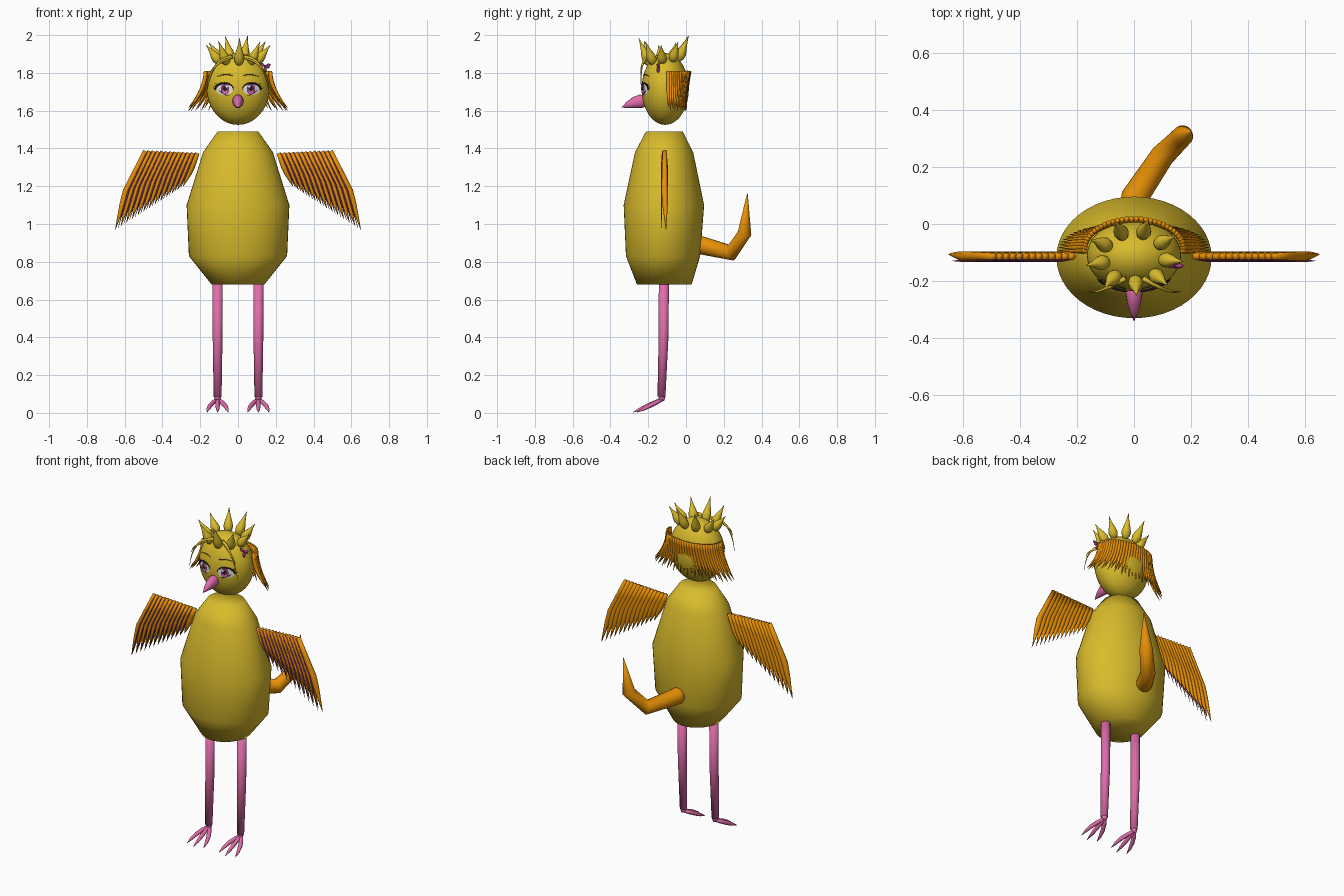
import bpy, bmesh
from math import sin, cos, pi, sqrt
from mathutils import Vector

cube = bpy.data.objects.get("Cube")
if cube:
    bpy.data.objects.remove(cube, do_unlink=True)


def material(name, rgb):
    m = bpy.data.materials.new(name)
    m.use_nodes = True
    m.diffuse_color = (*rgb, 1)
    bsdf = m.node_tree.nodes["Principled BSDF"]
    bsdf.inputs["Base Color"].default_value = (*rgb, 1)
    return m


YELLOW = material("yellow", (0.70, 0.50, 0.025))
ORANGE = material("orange", (0.80, 0.28, 0.002))
PINK = material("pink", (0.74, 0.15, 0.40))
PURPLE = material("purple", (0.36, 0.05, 0.22))
IRIS = material("iris plum", (0.2, 0.04, 0.12))
WHITE = material("eye white", (0.82, 0.77, 0.8))
BLACK = material("lash black", (0.015, 0.01, 0.015))
BROWN = material("brow brown", (0.16, 0.09, 0.01))

HEAD = Vector((0, -0.11, 1.715))
HEAD_R = Vector((0.165, 0.125, 0.19))


def finish(name, bm, mat):
    bmesh.ops.recalc_face_normals(bm, faces=bm.faces)
    mesh = bpy.data.meshes.new(name)
    bm.to_mesh(mesh)
    bm.free()
    mesh.materials.append(mat)
    mesh.shade_smooth()
    bpy.context.collection.objects.link(bpy.data.objects.new(name, mesh))


def skin(bm, rings):
    """Bridge rings of points and cap both ends."""
    loops = [[bm.verts.new(p) for p in ring] for ring in rings]
    n = len(loops[0])
    for a, b in zip(loops, loops[1:]):
        for i in range(n):
            j = (i + 1) % n
            bm.faces.new((a[i], a[j], b[j], b[i]))
    bm.faces.new(loops[0])
    bm.faces.new(loops[-1])


def tube(bm, pts, radii, sides=8, ref=(0, 1, 0)):
    """Tapered tube along a path; ref sets the cross-section direction."""
    pts = [Vector(p) for p in pts]
    rings = []
    for k, p in enumerate(pts):
        d = (pts[min(k + 1, len(pts) - 1)] - pts[max(k - 1, 0)]).normalized()
        u = Vector(ref).cross(d).normalized()
        v = d.cross(u)
        rings.append([p + radii[k] * (u * cos(2 * pi * i / sides) + v * sin(2 * pi * i / sides))
                      for i in range(sides)])
    skin(bm, rings)


def bend(a, b, c, steps=6):
    """Smooth three point path."""
    a, b, c = Vector(a), Vector(b), Vector(c)
    ctrl = 2 * b - (a + c) / 2
    return [a * (1 - t) ** 2 + ctrl * 2 * t * (1 - t) + c * t * t
            for t in (i / steps for i in range(steps + 1))]


def on_face(x, z, lift):
    """Point on the front of the head."""
    h = 1 - (x / HEAD_R.x) ** 2 - ((z - HEAD.z) / HEAD_R.z) ** 2
    return Vector((x, HEAD.y - HEAD_R.y * sqrt(max(h, 0)) - lift, z))


def eye_patch(name, cx, cz, rx, rz, lift, mat):
    """Thin oval following the face on both sides."""
    bm = bmesh.new()
    for s in (1, -1):
        rings = [[bm.verts.new(on_face(s * cx + f * rx * cos(a * pi / 12),
                                       cz + f * rz * sin(a * pi / 12), lift))
                  for a in range(24)] for f in (1, 0.7, 0.4, 0.1)]
        for a, b in zip(rings, rings[1:]):
            for i in range(24):
                bm.faces.new((a[i], a[i - 1], b[i - 1], b[i]))
        bm.faces.new(rings[-1])
    finish(name, bm, mat)


# Body: stacked oval rings (height, half width, front y, back y)
bm = bmesh.new()
rings = []
for z, rx, front, back in ((0.68, 0.14, -0.26, 0.03), (0.83, 0.26, -0.318, 0.075),
                           (1.1, 0.272, -0.33, 0.096), (1.38, 0.185, -0.27, 0.038),
                           (1.49, 0.108, -0.212, -0.018)):
    cy, ry = (front + back) / 2, (back - front) / 2
    rings.append([(rx * cos(i * pi / 24), cy + ry * sin(i * pi / 24), z) for i in range(48)])
skin(bm, rings)
finish("body", bm, YELLOW)

# Head
bm = bmesh.new()
bmesh.ops.create_uvsphere(bm, u_segments=40, v_segments=24, radius=1)
for v in bm.verts:
    v.co = HEAD + v.co * HEAD_R
finish("head", bm, YELLOW)

# Beak: flattened tapered spike
bm = bmesh.new()
tube(bm, [(0, -0.215, 1.65), (0, -0.24, 1.65), (0, -0.275, 1.642), (0, -0.31, 1.63), (0, -0.34, 1.617)],
     [0.03, 0.036, 0.03, 0.017, 0.001], 16, (1, 0, 0))
for v in bm.verts:
    v.co.x *= 0.82
finish("beak", bm, PINK)

# Crown of slender leaf-shaped spikes rooted in the head
bm = bmesh.new()
for k in range(9):
    a = k * 2 * pi / 9 - pi / 2 + 0.05
    base = Vector((0.1 * cos(a), -0.115 + 0.08 * sin(a), 1.86 + 0.012 * sin(a)))
    tip = Vector((0.172 * cos(a), -0.115 + 0.135 * sin(a), 1.992 - 0.045 * cos(a) ** 2 + 0.008 * sin(a)))
    tube(bm, [base.lerp(tip, t) for t in (-0.1, 0.05, 0.22, 0.4, 0.6, 0.8, 1)],
         [0.006, 0.022, 0.027, 0.022, 0.013, 0.006, 0.001], 12)
finish("crown_spikes", bm, YELLOW)

# Thin fringe strands framing the face
bm = bmesh.new()
for s in (1, -1):
    for end_x, end_z in ((0.165, 1.7), (0.15, 1.79)):
        tube(bm, bend((s * 0.03, -0.19, 1.885), (s * 0.115, -0.232, 1.84), (s * end_x, -0.235, end_z), 10),
             [0.009 - 0.0008 * i for i in range(11)], 8)
finish("fringe", bm, YELLOW)

# Back hair: strands hanging from an arc, sinking into the head at the middle
bm = bmesh.new()
COUNT = 34
for k in range(COUNT):
    a = -0.05 + (pi + 0.1) * k / (COUNT - 1)
    x, y = 0.172 * cos(a), -0.088 + 0.108 * sin(a)
    back = sin(a) ** 2
    tube(bm, bend((x, y, 1.81), (x * 1.12, y - 0.016 * back, 1.715),
                  (x * 1.53, y - 0.018 * back, 1.615 - 0.015 * (k % 2))),
         [0.009, 0.011, 0.011, 0.01, 0.008, 0.005, 0.001], 8)
finish("back_hair", bm, ORANGE)

# Wings: angular fanned feathers with fine darker quills between them at the front
feathers, quills = bmesh.new(), bmesh.new()
for s in (1, -1):
    for k in range(25):
        t = k / 24
        root = Vector((s * (0.215 + 0.275 * t), -0.113, 1.375 + 0.012 * t))
        mid = Vector((s * (0.247 + 0.345 * t), -0.113, 1.30 - 0.125 * t))
        tip = Vector((s * (0.29 + 0.36 * t), -0.106, 1.2 - 0.23 * t))
        path = [root, root.lerp(mid, 0.5), mid, mid.lerp(tip, 0.35), mid.lerp(tip, 0.7), tip]
        if k % 2 == 0:
            tube(feathers, path, [0.012, 0.015, 0.018, 0.015, 0.008, 0.001], 10)
        else:
            tube(quills, [p + Vector((0, -0.013 - 0.002 * i, 0)) for i, p in enumerate(path)],
                 [0.002, 0.003, 0.0042, 0.0042, 0.003, 0.001], 6)
finish("wing_feathers", feathers, ORANGE)
finish("wing_quills", quills, PURPLE)

# Tail: angular hook swinging to one side
bm = bmesh.new()
tube(bm, [(0, 0.04, 0.895), (0, 0.09, 0.885), (0.1, 0.24, 0.848), (0.172, 0.31, 0.95), (0.2, 0.325, 1.16)],
     [0.045, 0.048, 0.042, 0.037, 0.002], 20, (0.155, -0.1, 0))
finish("tail", bm, ORANGE)

# Legs and three-toed feet
for s, side in ((1, "left"), (-1, "right")):
    x = s * 0.108
    bm = bmesh.new()
    tube(bm, [(x, -0.117, 0.72), (x, -0.119, 0.4), (x, -0.13, 0.085)], [0.027, 0.026, 0.021], 16)
    finish(side + "_leg", bm, PINK)
    bm = bmesh.new()
    tube(bm, [(x, -0.13, 0.095), (x, -0.128, 0.08), (x, -0.128, 0.062)], [0.012, 0.018, 0.012], 12)
    for spread in (-1, 0, 1):
        length = 0.155 if spread == 0 else 0.135
        start = Vector((x, -0.122, 0.073))
        tip = Vector((x + spread * 0.056, -0.125 - length, 0.003))
        tube(bm, [start.lerp(tip, t) + Vector((spread * 0.012 * sin(pi * t), 0, 0))
                  for t in (0, 0.25, 0.5, 0.75, 1)],
             [0.009, 0.012, 0.012, 0.009, 0.001], 10, (1, 0, 0))
    finish(side + "_foot", bm, PINK)

# Eyes: layered thin ovals
eye_patch("eye_whites", 0.072, 1.712, 0.045, 0.03, 0.003, WHITE)
eye_patch("irises", 0.069, 1.714, 0.022, 0.03, 0.005, IRIS)
eye_patch("iris_glow", 0.069, 1.7, 0.014, 0.012, 0.0065, PINK)
eye_patch("pupils", 0.069, 1.718, 0.01, 0.014, 0.008, BLACK)
eye_patch("eye_glints", 0.06, 1.728, 0.006, 0.007, 0.0095, WHITE)

# Lashes and brows: fine strokes on the face
lashes, brows = bmesh.new(), bmesh.new()
for s in (1, -1):
    arc = [on_face(s * (0.072 - 0.048 * cos(a * pi / 10)), 1.712 + 0.034 * sin(a * pi / 10), 0.004)
           for a in range(11)]
    tube(lashes, arc, [0.001 + 0.004 * sin(i * pi / 14) for i in range(11)], 6)
    for a in (0.0, 0.35, 0.7):
        x, z = 0.072 + 0.046 * cos(a), 1.712 + 0.034 * sin(a)
        tube(lashes, [on_face(s * x, z, 0.004), on_face(s * (x + 0.013), z + 0.01, 0.006)], [0.003, 0.0005], 6)
    tube(lashes, [on_face(s * (0.05 + 0.01 * i), 1.681 + 0.001 * i * i, 0.004) for i in range(6)], [0.0015] * 6, 6)
    brow = [on_face(s * (0.03 + 0.016 * i), 1.786 + 0.006 * sin(i * pi / 4), 0.002) for i in range(6)]
    tube(brows, brow, [0.002, 0.003, 0.003, 0.003, 0.002, 0.001], 6)
finish("lashes", lashes, BLACK)
finish("brows", brows, BROWN)

# Hair clip: small crossed petals on the left of the head
bm = bmesh.new()
centre = Vector((0.143, -0.147, 1.835))
for dx, dz in ((0.03, 0.01), (-0.024, 0.014), (0.024, -0.006), (0.002, -0.034)):
    tip = centre + Vector((dx, 0, dz))
    tube(bm, [centre, centre.lerp(tip, 0.6), tip], [0.004, 0.009, 0.003], 8)
finish("hair_clip", bm, PURPLE)
